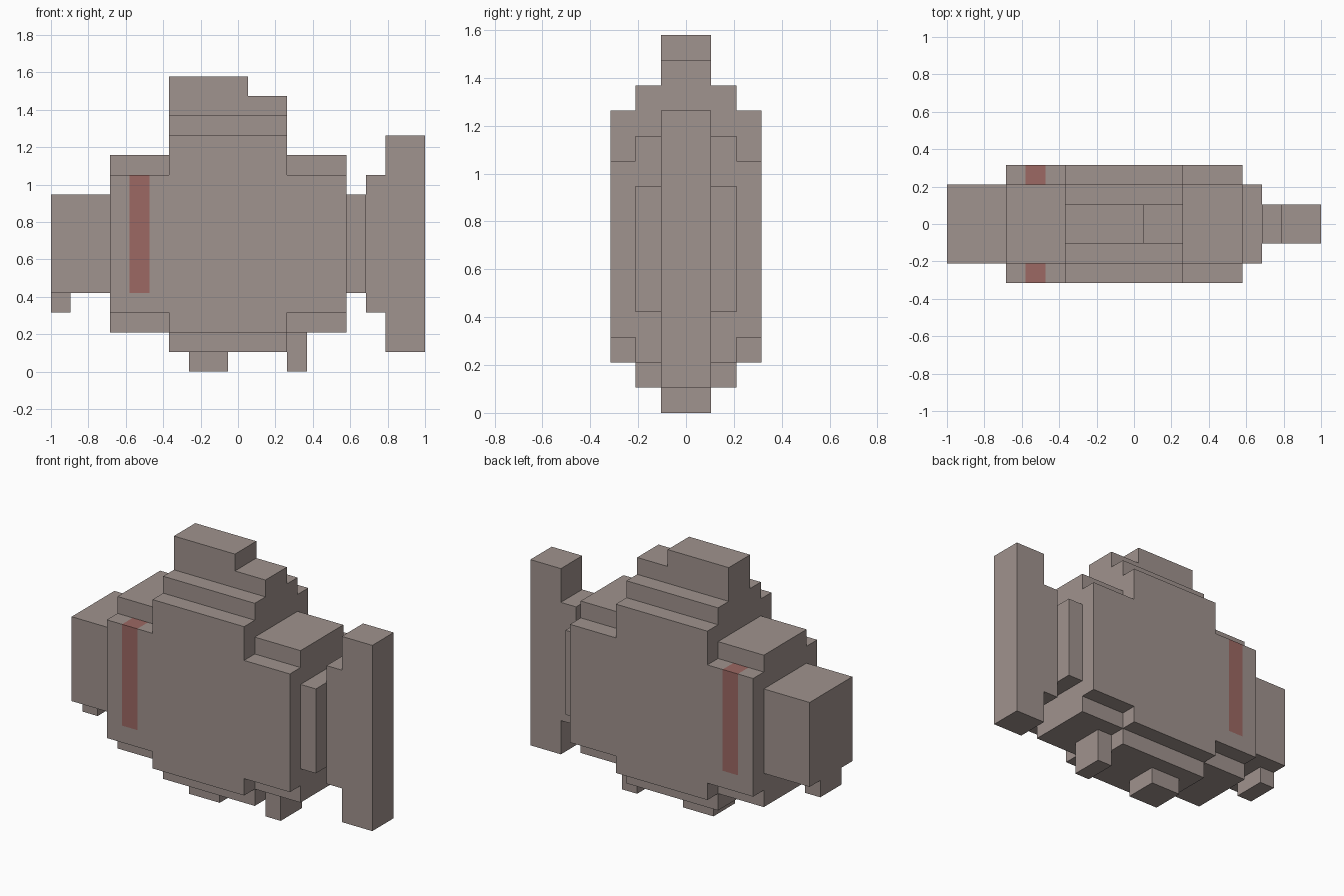
import bpy
import bmesh
import math
from itertools import product

if "Cube" in bpy.data.objects:
    bpy.data.objects.remove(bpy.data.objects["Cube"])

U = 2 / 19          # size of one block; the fish is 19 blocks long


def srgb(*rgb):
    return [((c / 255 + 0.055) / 1.055) ** 2.4 for c in rgb] + [1.0]


def material(name, color):
    m = bpy.data.materials.new(name)
    m.diffuse_color = color
    m.use_nodes = True
    m.node_tree.nodes["Principled BSDF"].inputs["Base Color"].default_value = m.diffuse_color
    return m


SKIN = material("grey brown scales", srgb(160, 147, 142))
RED = material("dull red gill", srgb(156, 104, 99))

# Each part: boxes of (x0, x1, half width in y, z0, z1) in blocks
PARTS = {
    "body": [(3, 15, 3, 3, 10), (6, 12, 3, 2, 12),
             (3, 15, 2, 2, 11), (6, 12, 2, 1, 13)],
    "head": [(0, 3, 2, 4, 9)],
    "chin": [(0, 1, 1, 3, 4)],
    "dorsal_fin": [(6, 12, 1, 13, 14), (6, 10, 1, 14, 15)],
    "pelvic_fin": [(7, 9, 1, 0, 1)],
    "anal_fin": [(12, 13, 1, 0, 2)],
    "tail_stem": [(15, 16, 2, 4, 9)],
    "tail_fin": [(16, 17, 1, 3, 10), (17, 19, 1, 1, 12)],
}


def fill(boxes):
    """Set of unit blocks covered by the boxes."""
    return {c for x0, x1, w, z0, z1 in boxes
            for c in product(range(x0, x1), range(-w, w), range(z0, z1))}


CELLS = {name: fill(boxes) for name, boxes in PARTS.items()}
SOLID = set().union(*CELLS.values())


def is_gill(cell, axis, step):
    """Gill stripe: one column on both flanks, running over the ledge above."""
    x, y, z = cell
    on_flank = y in (-3, 2) and x == 4 and 4 <= z < 10
    return on_flank and (axis == 1 or (axis == 2 and step == 1))


def build(name, cells):
    """Make the outer skin of one part, leaving out faces touching other parts."""
    bm = bmesh.new()
    verts = {}

    def vert(p):
        if p not in verts:
            verts[p] = bm.verts.new(((p[0] - 9.5) * U, p[1] * U, p[2] * U))
        return verts[p]

    for cell in sorted(cells):
        for axis, step in product(range(3), (-1, 1)):
            near = list(cell)
            near[axis] += step
            if tuple(near) in SOLID:
                continue
            a, b = (axis + 1) % 3, (axis + 2) % 3
            corners = []
            for da, db in ((0, 0), (1, 0), (1, 1), (0, 1))[::step]:
                p = list(cell)
                p[axis] += step > 0
                p[a] += da
                p[b] += db
                corners.append(vert(tuple(p)))
            face = bm.faces.new(corners)
            face.material_index = int(is_gill(cell, axis, step))

    # merge the flat block faces into large panels
    bmesh.ops.dissolve_limit(bm, angle_limit=math.radians(1), verts=bm.verts[:],
                             edges=bm.edges[:], delimit={'MATERIAL'})
    mesh = bpy.data.meshes.new(name)
    bm.to_mesh(mesh)
    bm.free()
    mesh.materials.append(SKIN)
    if name == "body":
        mesh.materials.append(RED)
    bpy.context.collection.objects.link(bpy.data.objects.new(name, mesh))


for part, blocks in CELLS.items():
    build(part, blocks)
